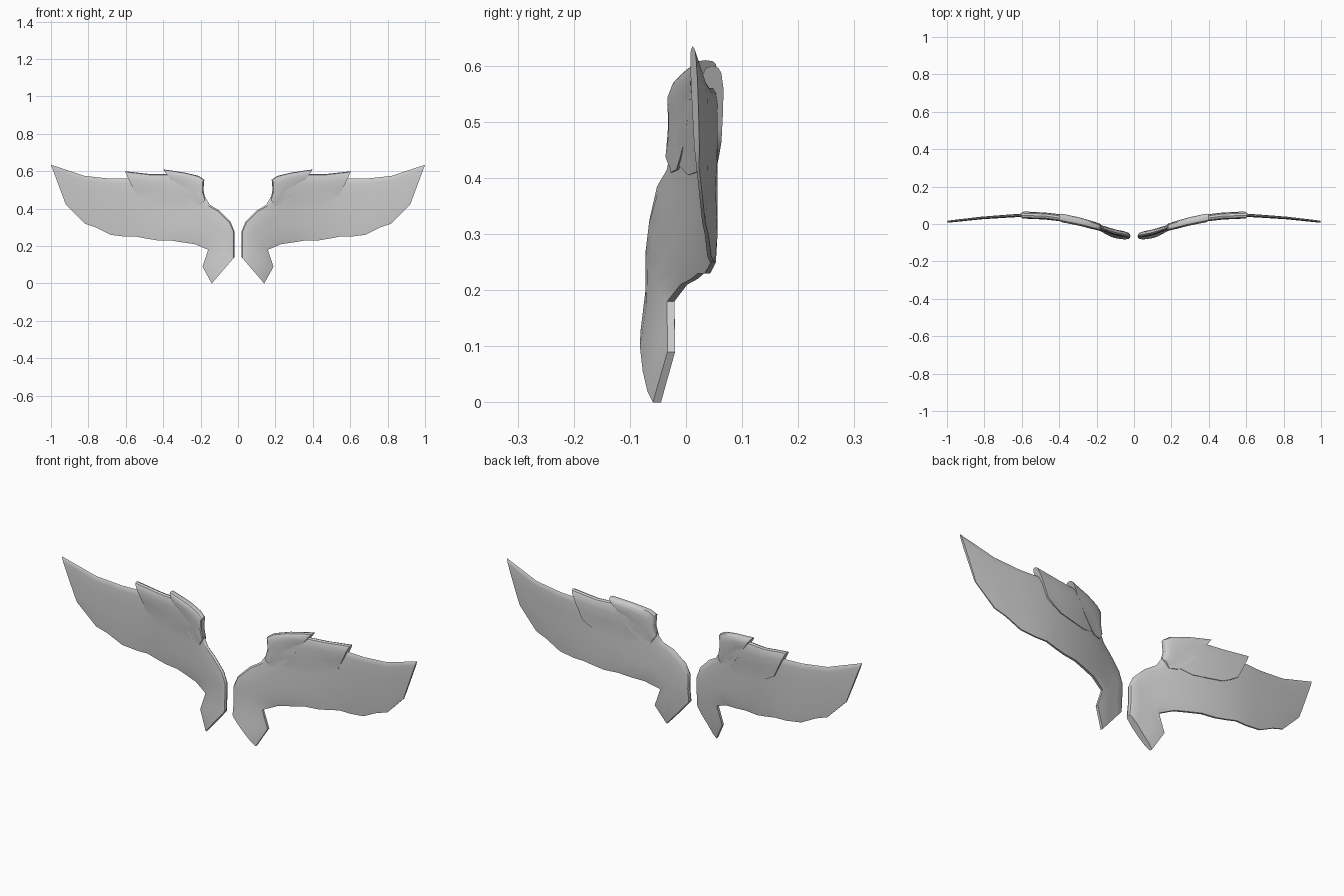
import bpy
import bmesh
import math

cube = bpy.data.objects.get("Cube")
if cube:
    bpy.data.objects.remove(cube, do_unlink=True)

# One plain grey for the whole pair
grey = bpy.data.materials.new("feather_grey")
grey.use_nodes = True
colour = (0.6, 0.6, 0.6, 1)
grey.diffuse_color = colour
grey.node_tree.nodes["Principled BSDF"].inputs["Base Color"].default_value = colour

# Backward sweep of the wing along the span: (x, y)
SWEEP = [(0.0, -0.065), (0.1, -0.045), (0.2, -0.012), (0.3, 0.015),
         (0.4, 0.035), (0.55, 0.05), (0.8, 0.034), (1.0, 0.012)]


def sweep_y(x, z):
    """Depth of the wing's middle surface; the lowest feather hangs forward."""
    y = SWEEP[-1][1]
    for (x0, y0), (x1, y1) in zip(SWEEP, SWEEP[1:]):
        if x <= x1:
            y = y0 + (y1 - y0) * (x - x0) / (x1 - x0)
            break
    return y - 0.1 * max(0, 0.2 - z)


def section(lead, trail, half, edge):
    """Closed ring: rounded leading edge, full middle, thin blunt trailing edge."""
    profile = [(0, 0), (0.03, 0.6), (0.1, 0.85), (0.3, 1), (0.6, 0.9), (0.85, 0.75)]
    thickness = [(u, half * h) for u, h in profile] + [(1, edge)]
    front, back = [], []
    for u, t in thickness:
        x = lead[0] + (trail[0] - lead[0]) * u
        z = lead[1] + (trail[1] - lead[1]) * u
        y = sweep_y(x, z)
        front.append((x, y - t, z))
        back.append((x, y + t, z))
    return front + back[:0:-1]


def build_layer(name, side, stations, inner, outer, edge_ratio):
    """Loft a feather layer through (lead, trail) stations from root to tip."""
    bm = bmesh.new()
    rings = []
    last = len(stations) - 1
    for i, (lx, lz, tx, tz) in enumerate(stations):
        half = inner + (outer - inner) * i / last
        ring = section((lx, lz), (tx, tz), half, half * edge_ratio)
        rings.append([bm.verts.new((side * x, y, z)) for x, y, z in ring])
    for a, b in zip(rings, rings[1:]):
        n = len(a)
        for j in range(n):
            k = (j + 1) % n
            bm.faces.new((a[j], a[k], b[k], b[j]))
    bm.faces.new(rings[0])
    bm.faces.new(rings[-1])
    bmesh.ops.recalc_face_normals(bm, faces=bm.faces)
    mesh = bpy.data.meshes.new(name)
    bm.to_mesh(mesh)
    bm.free()
    mesh.materials.append(grey)
    obj = bpy.data.objects.new(name, mesh)
    bpy.context.collection.objects.link(obj)
    bpy.ops.object.select_all(action='DESELECT')
    obj.select_set(True)
    bpy.context.view_layer.objects.active = obj
    bpy.ops.object.shade_smooth_by_angle(angle=math.radians(35))


# Stations: leading x, z then trailing x, z
FLIGHT = [(0.02, 0.14, 0.14, 0), (0.02, 0.21, 0.19, 0.09), (0.02, 0.28, 0.16, 0.18),
          (0.04, 0.33, 0.23, 0.21), (0.1, 0.39, 0.3, 0.22), (0.15, 0.42, 0.36, 0.23),
          (0.18, 0.47, 0.43, 0.23), (0.19, 0.54, 0.49, 0.24), (0.27, 0.56, 0.54, 0.25),
          (0.4, 0.56, 0.6, 0.25), (0.55, 0.56, 0.68, 0.26), (0.68, 0.56, 0.76, 0.3),
          (0.82, 0.575, 0.82, 0.32), (1, 0.635, 0.92, 0.42)]
COVERT = [(0.19, 0.49, 0.22, 0.43), (0.2, 0.55, 0.31, 0.405), (0.27, 0.58, 0.38, 0.41),
          (0.36, 0.585, 0.46, 0.42), (0.47, 0.585, 0.5, 0.44), (0.605, 0.6, 0.54, 0.465)]
SHOULDER = [(0.175, 0.45, 0.2, 0.41), (0.185, 0.5, 0.24, 0.415), (0.18, 0.555, 0.27, 0.44),
            (0.21, 0.575, 0.3, 0.47), (0.28, 0.592, 0.33, 0.51), (0.4, 0.61, 0.35, 0.54)]

# Each wing: flight feathers under two overlapping layers
for label, side in (("left", 1), ("right", -1)):
    build_layer(label + "_flight_feathers", side, FLIGHT, 0.018, 0.006, 0.4)
    build_layer(label + "_covert_feathers", side, COVERT, 0.018, 0.019, 0.75)
    build_layer(label + "_shoulder_feathers", side, SHOULDER, 0.019, 0.023, 0.8)
